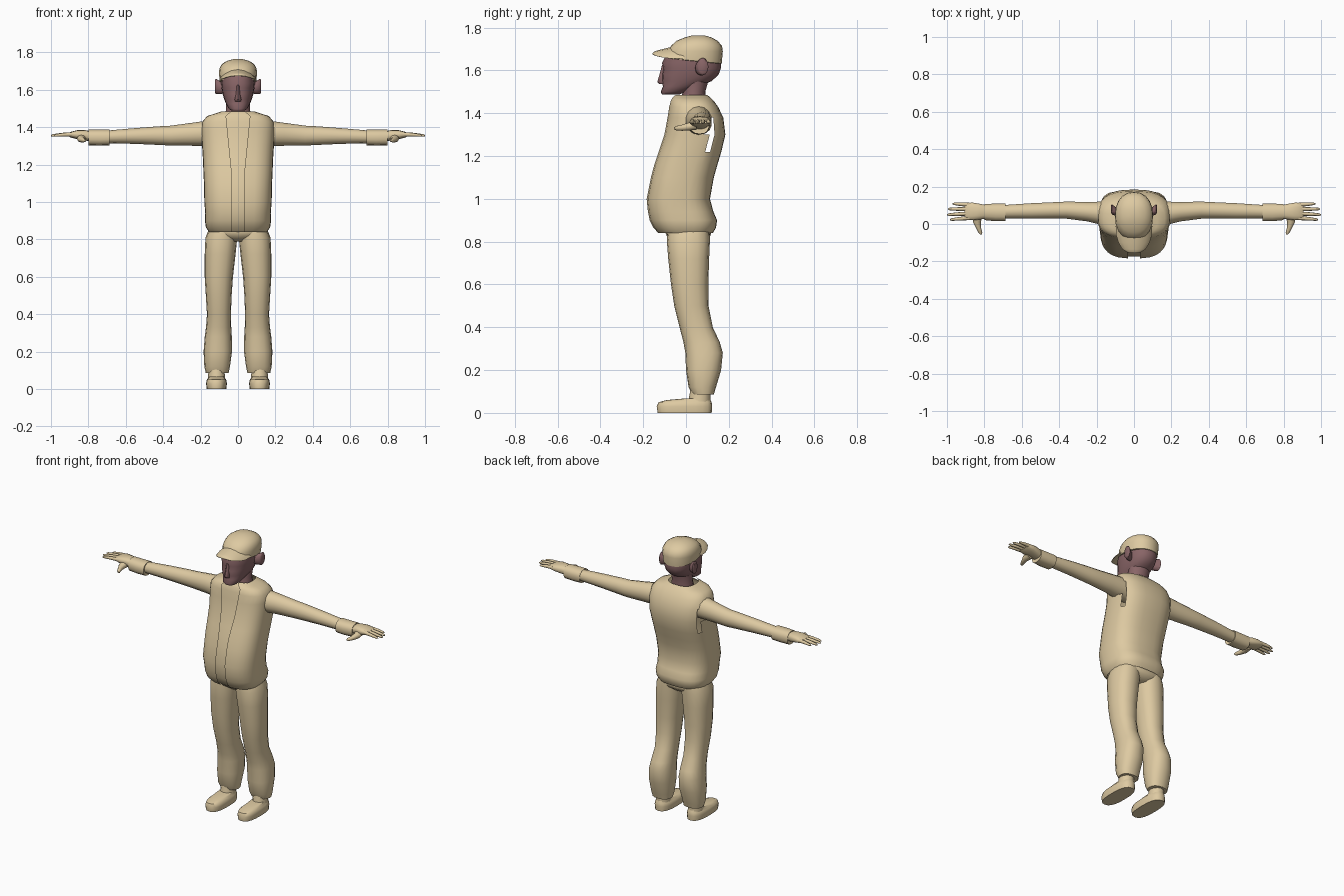
import bpy, bmesh, math
from mathutils import Vector


def material(name, rgb):
    m = bpy.data.materials.new(name)
    m.diffuse_color = (*rgb, 1)
    return m


TAN = material("tan cloth", (0.73, 0.59, 0.36))
SKIN = material("mauve skin", (0.25, 0.13, 0.135))


def loft(name, rings, mat=TAN, axis="z", n=16, power=2.0, caps=True, mirror=False, edit=None, angle=50):
    """Rings are (position, centre1, centre2, half1, half2) along an axis.
    Axis z uses (x, y), axis x uses (y, z), axis y uses (x, z)."""
    bm = bmesh.new()
    rows = []
    for p, c1, c2, h1, h2 in rings:
        row = []
        for i in range(n):
            t = 2 * math.pi * i / n
            s, c = math.sin(t), -math.cos(t)      # first point lies at the front
            e = 2 / power
            u = c1 + h1 * math.copysign(abs(s) ** e, s)
            v = c2 + h2 * math.copysign(abs(c) ** e, c)
            co = {"z": (u, v, p), "x": (p, u, v), "y": (u, p, v)}[axis]
            row.append(bm.verts.new(co))
        rows.append(row)
    for a, b in zip(rows, rows[1:]):
        for i in range(n):
            j = (i + 1) % n
            bm.faces.new((a[i], a[j], b[j], b[i]))
    if caps:
        bm.faces.new(rows[0])
        bm.faces.new(rows[-1])
    bmesh.ops.recalc_face_normals(bm, faces=bm.faces)
    if edit:
        edit(bm, rows)
    me = bpy.data.meshes.new(name)
    bm.to_mesh(me)
    bm.free()
    me.materials.append(mat)
    ob = bpy.data.objects.new(name, me)
    bpy.context.collection.objects.link(ob)
    bpy.ops.object.select_all(action="DESELECT")
    bpy.context.view_layer.objects.active = ob
    ob.select_set(True)
    bpy.ops.object.shade_smooth_by_angle(angle=math.radians(angle))
    if mirror:
        ob.modifiers.new("Mirror", "MIRROR").use_mirror_merge = False
    return ob


def span(z, x, front, back, cx=0):
    """Horizontal ring given by its front and back limits."""
    return (z, cx, (front + back) / 2, x, (back - front) / 2)


# Jacket: hollow shell, open down the front and behind each armhole
jacket_rings = [
    span(0.87, 0.14, -0.11, 0.10), span(0.84, 0.155, -0.13, 0.125), span(0.865, 0.172, -0.155, 0.14),
    span(0.90, 0.177, -0.172, 0.145), span(0.94, 0.175, -0.18, 0.128), span(1.00, 0.18, -0.186, 0.112),
    span(1.10, 0.182, -0.166, 0.13), span(1.16, 0.185, -0.15, 0.147), span(1.22, 0.187, -0.13, 0.165),
    span(1.30, 0.192, -0.103, 0.184), span(1.38, 0.196, -0.088, 0.174), span(1.43, 0.19, -0.08, 0.15),
    span(1.46, 0.165, -0.072, 0.128), span(1.472, 0.125, -0.065, 0.115), span(1.485, 0.085, -0.05, 0.10)]


def open_jacket(bm, rows):
    for row, ring in zip(rows, jacket_rings):
        gap = 0.033 + max(0, ring[0] - 1.15) * 0.1
        gap = min(gap, 0.4 * ring[3])
        row[1].co.x, row[-1].co.x = gap, -gap
    dead = []
    for f in bm.faces:
        c = f.calc_center_median()
        front = any(row[0] in f.verts for row in rows)
        slit = 1.22 < c.z < 1.38 and 0.09 < c.y < 0.13 and abs(c.x) > 0.1
        if front or slit:
            dead.append(f)
    bmesh.ops.delete(bm, geom=dead, context="FACES")


loft("jacket", jacket_rings, n=32, power=2.7, caps=False, edit=open_jacket)


# Shirt: recessed strip filling the front opening
def keep_front(bm, rows):
    bmesh.ops.delete(bm, geom=[f for f in bm.faces if f.calc_center_median().y > -0.02
                               or abs(f.calc_center_median().x) > 0.1], context="FACES")


loft("shirt_front", [(z, x, y, a * 0.95, b - 0.012) for z, x, y, a, b in jacket_rings[1:]],
     n=32, power=2.7, caps=False, edit=keep_front)

# Trousers: hips and two baggy legs
loft("trouser_hips", [span(0.79, 0.06, -0.05, 0.08), span(0.815, 0.135, -0.085, 0.11),
                      span(0.84, 0.16, -0.095, 0.118), span(0.88, 0.155, -0.09, 0.10)], n=20, power=2.5)
leg = [(0.085, 0.05, 0.172, 0.03, 0.13), (0.12, 0.043, 0.18, 0.012, 0.14), (0.20, 0.032, 0.184, 0.0, 0.164),
       (0.28, 0.033, 0.178, -0.003, 0.172), (0.33, 0.036, 0.171, -0.012, 0.158), (0.40, 0.038, 0.166, -0.03, 0.125),
       (0.50, 0.034, 0.172, -0.055, 0.105), (0.60, 0.027, 0.178, -0.07, 0.104), (0.72, 0.013, 0.178, -0.083, 0.108),
       (0.81, 0.004, 0.174, -0.09, 0.112), (0.85, 0.004, 0.158, -0.085, 0.11)]
loft("trouser_leg", [span(z, (o - i) / 2, f, b, (i + o) / 2) for z, i, o, f, b in leg],
     n=16, power=2.3, mirror=True)

# Shoes and ankles
loft("shoe", [span(0, 0.052, -0.132, 0.12, 0.115), span(0.03, 0.056, -0.137, 0.122, 0.115),
              span(0.05, 0.052, -0.128, 0.12, 0.115), span(0.06, 0.042, -0.09, 0.115, 0.115),
              span(0.068, 0.04, 0.0, 0.112, 0.115)], n=20, power=2.6, mirror=True)
loft("ankle", [span(0.05, 0.045, 0.01, 0.115, 0.115), span(0.16, 0.042, 0.03, 0.115, 0.115)],
     n=12, mirror=True)

# Sleeves, cuffs and hands
loft("sleeve", [(0.10, 0.055, 1.365, 0.065, 0.07), (0.18, 0.058, 1.366, 0.063, 0.067),
                (0.25, 0.066, 1.362, 0.053, 0.061), (0.36, 0.074, 1.355, 0.047, 0.053),
                (0.42, 0.073, 1.355, 0.045, 0.05), (0.55, 0.07, 1.353, 0.042, 0.042),
                (0.70, 0.066, 1.348, 0.036, 0.034)], axis="x", n=14, mirror=True)
loft("cuff", [(0.69, 0.064, 1.345, 0.036, 0.032), (0.686, 0.062, 1.345, 0.048, 0.042),
              (0.74, 0.062, 1.344, 0.048, 0.043), (0.80, 0.064, 1.345, 0.044, 0.042),
              (0.798, 0.064, 1.346, 0.034, 0.03)], axis="x", n=14, power=2.4, mirror=True)
loft("palm", [(0.78, 0.064, 1.35, 0.034, 0.026), (0.82, 0.066, 1.357, 0.042, 0.028),
              (0.86, 0.067, 1.36, 0.048, 0.024), (0.895, 0.068, 1.36, 0.046, 0.015),
              (0.905, 0.068, 1.36, 0.042, 0.009)], axis="x", n=14, power=2.5, mirror=True)
for k, (y0, y1, tip) in enumerate([(0.032, 0.024, 0.985), (0.056, 0.05, 1.0), (0.08, 0.08, 0.995), (0.103, 0.108, 0.97)]):
    mid = (0.88 + tip) / 2
    loft(f"finger_{k + 1}", [(0.88, y0, 1.362, 0.011, 0.012), (mid, (y0 + y1) / 2, 1.36, 0.010, 0.010),
                             (tip - 0.01, y1, 1.356, 0.007, 0.007), (tip, y1, 1.355, 0.003, 0.003)],
         axis="x", n=8, mirror=True)
loft("thumb", [(0.05, 0.835, 1.345, 0.028, 0.022), (0.01, 0.84, 1.337, 0.021, 0.018),
               (-0.02, 0.832, 1.332, 0.014, 0.014), (-0.045, 0.822, 1.33, 0.011, 0.01),
               (-0.055, 0.818, 1.33, 0.005, 0.005)], axis="y", n=8, mirror=True)

# Head: neck, skull, nose and ears
loft("neck", [span(1.44, 0.075, -0.03, 0.10), span(1.50, 0.065, -0.015, 0.09),
              span(1.57, 0.07, -0.02, 0.11)], SKIN, n=14)
loft("head", [span(1.488, 0.035, -0.112, -0.03), span(1.50, 0.05, -0.118, 0.0), span(1.525, 0.064, -0.108, 0.06),
              span(1.55, 0.074, -0.112, 0.12), span(1.58, 0.083, -0.112, 0.152), span(1.61, 0.088, -0.106, 0.163),
              span(1.635, 0.09, -0.112, 0.163), span(1.70, 0.088, -0.08, 0.155)], SKIN, n=20, power=2.3)
loft("nose", [span(1.537, 0.014, -0.125, -0.09), span(1.547, 0.018, -0.134, -0.09),
              span(1.58, 0.011, -0.124, -0.09), span(1.625, 0.008, -0.112, -0.09)], SKIN, n=8)
loft("ear", [(0.075, 0.06, 1.61, 0.018, 0.03), (0.10, 0.068, 1.613, 0.024, 0.036),
             (0.118, 0.078, 1.618, 0.027, 0.041), (0.123, 0.08, 1.62, 0.02, 0.034)], SKIN, axis="x", n=12, mirror=True)


# Cap crown with a lower back edge, and a drooping brim
def tilt_edge(bm, rows):
    for row in rows[:2]:
        for v in row:
            v.co.z -= 0.10 * (v.co.y + 0.08)


loft("cap_crown", [span(1.655, 0.092, -0.085, 0.160), span(1.657, 0.098, -0.09, 0.167),
                   span(1.69, 0.102, -0.085, 0.172), span(1.715, 0.099, -0.07, 0.168),
                   span(1.738, 0.086, -0.045, 0.148), span(1.754, 0.06, -0.005, 0.12),
                   span(1.764, 0.025, 0.03, 0.085)], n=20, power=2.2, edit=tilt_edge)


def droop(bm, rows):
    for v in bm.verts:
        v.co.z -= 4.5 * v.co.x ** 2


loft("cap_brim", [(-0.01, 0, 1.70, 0.098, 0.02), (-0.06, 0, 1.695, 0.095, 0.017), (-0.10, 0, 1.69, 0.083, 0.012),
                  (-0.135, 0, 1.684, 0.062, 0.009), (-0.15, 0, 1.68, 0.04, 0.007), (-0.156, 0, 1.678, 0.02, 0.004)],
     axis="y", n=16, edit=droop)
